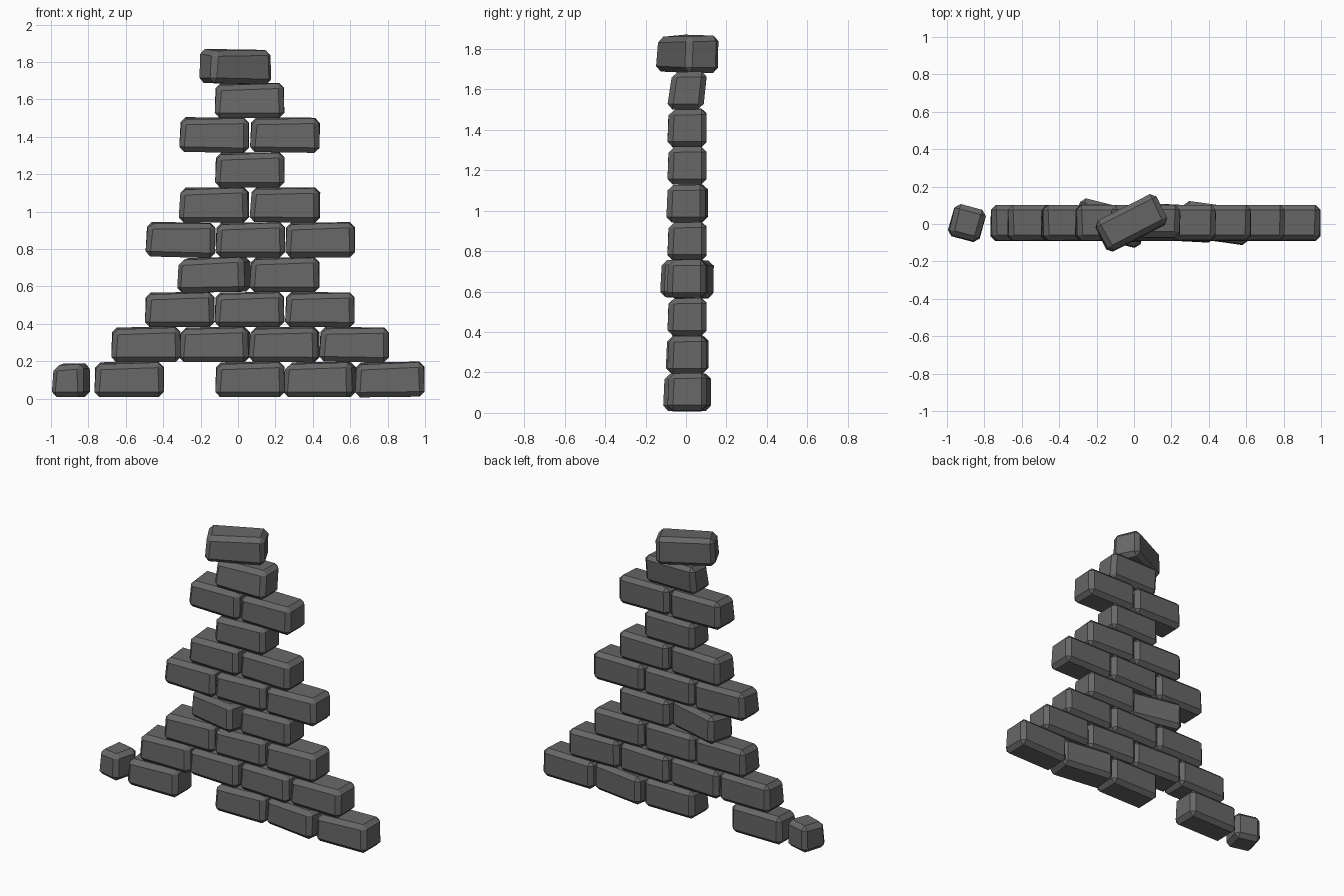
import bpy, bmesh, math
from mathutils import Vector, Matrix

if "Cube" in bpy.data.objects:
    bpy.data.objects.remove(bpy.data.objects["Cube"])

stone = bpy.data.materials.new("dark grey stone")
stone.diffuse_color = (0.135, 0.135, 0.135, 1)
stone.use_nodes = True
stone.node_tree.nodes["Principled BSDF"].inputs["Base Color"].default_value = stone.diffuse_color


def brick(name, x, z, length=0.375, yaw=0, pitch=0, lean=0.0, depth=0.195, height=0.188):
    """Chamfered, slightly uneven brick centred at (x, 0.005, z)."""
    bm = bmesh.new()
    bmesh.ops.create_cube(bm, size=1)
    for v in bm.verts:
        sx, sy, sz = (math.copysign(1, c) for c in v.co)
        v.co = Vector((v.co.x * length, v.co.y * depth, v.co.z * height))
        v.co.y += sz * lean
        # worn front top edge, lowest at the left end
        if sy < 0 and sz > 0:
            v.co += Vector((0.014, 0.006, -0.016)) if sx < 0 else Vector((-0.006, 0.008, -0.003))
        # slightly narrowed back left edge
        if sx < 0 and sy > 0:
            v.co.x += 0.006
    bmesh.ops.bevel(bm, geom=bm.edges[:], offset=0.027, offset_type='OFFSET',
                    segments=1, affect='EDGES', profile=0.5)
    bmesh.ops.recalc_face_normals(bm, faces=bm.faces[:])
    me = bpy.data.meshes.new(name)
    bm.to_mesh(me)
    bm.free()
    me.materials.append(stone)
    ob = bpy.data.objects.new(name, me)
    ob.matrix_world = (Matrix.Translation((x, 0.005, z))
                       @ Matrix.Rotation(math.radians(yaw), 4, 'Z')
                       @ Matrix.Rotation(math.radians(pitch), 4, 'Y'))
    bpy.context.collection.objects.link(ob)


# Courses from the ground up: (x centre, yaw, pitch)
courses = [
    [(-0.583, 0, 0), (0.063, 0, 0), (0.435, -8, 0), (0.81, 0, -0.7)],
    [(-0.493, 0, 0), (-0.127, -3, 0), (0.245, -3, 0.5), (0.62, 0, 1)],
    [(-0.313, 0, 0), (0.06, 0, 0), (0.437, 0, 0.5)],
    [(-0.13, -14, -1), (0.248, -1, 0)],
    [(-0.308, 0, 1.5), (0.065, 0, 0), (0.438, 0, 0)],
    [(-0.13, -2, 0), (0.25, -2, 0.7)],
    [(0.062, 0, 0)],
    [(-0.128, 0, 1.2), (0.25, 0, 0.8)],
]
for row, course in enumerate(courses):
    for i, (x, yaw, pitch) in enumerate(course):
        brick(f"brick_row{row + 1}_{i + 1}", x, 0.103 + row * 0.1868, yaw=yaw, pitch=pitch)

# Leaning upper brick, twisted cap brick and loose half brick
brick("upper_brick", 0.06, 1.595, lean=0.01, depth=0.18)
brick("cap_brick", -0.015, 1.777, yaw=27, pitch=1.2, length=0.37, depth=0.185, height=0.185)
brick("loose_half_brick", -0.895, 0.1, yaw=-15, length=0.18, depth=0.18, height=0.18)
